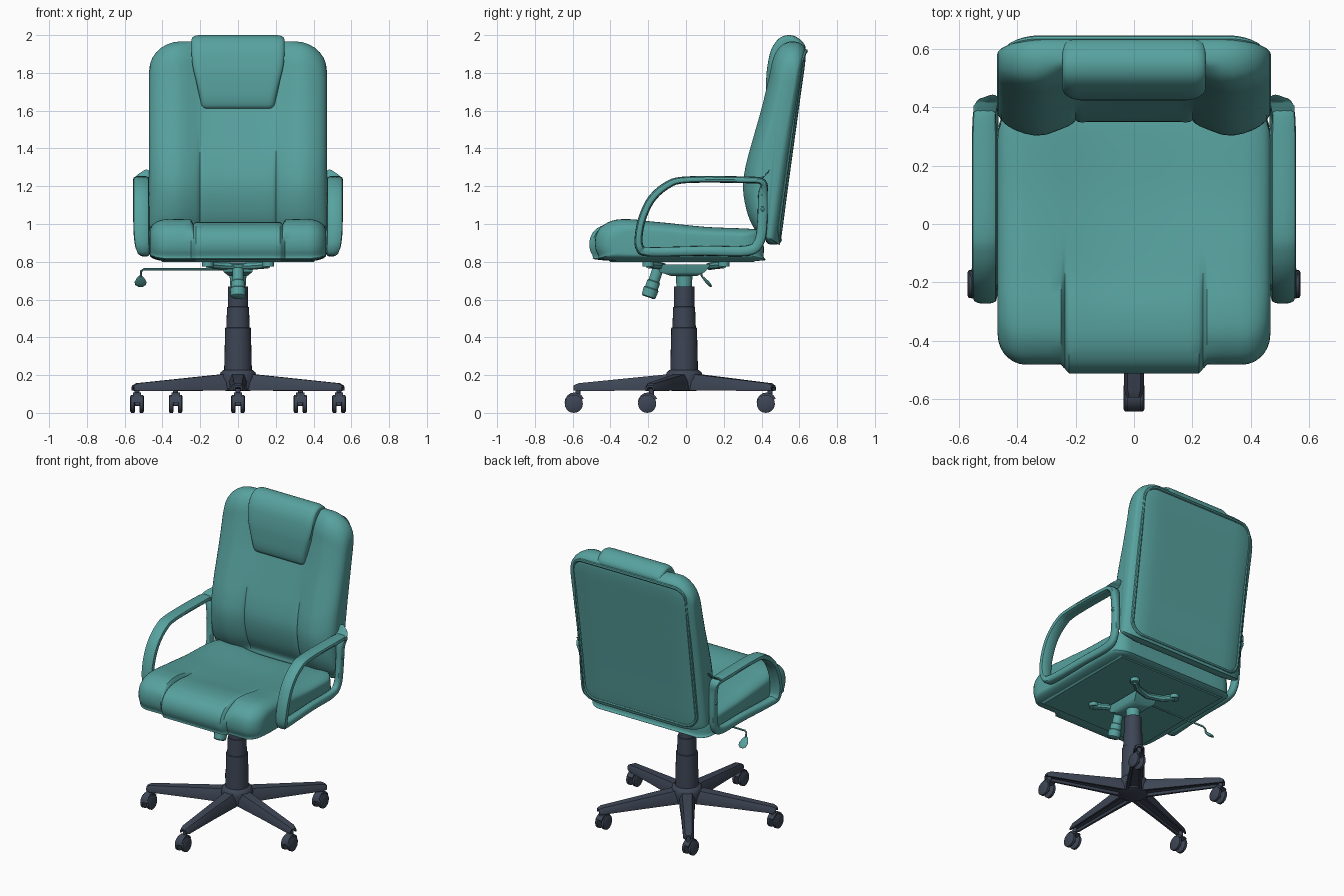
import bpy, bmesh
from math import sin, cos, pi, sqrt, exp, atan2
from mathutils import Vector, Matrix

cube = bpy.data.objects.get("Cube")
if cube:
    bpy.data.objects.remove(cube, do_unlink=True)


def material(name, rgb):
    m = bpy.data.materials.new(name)
    m.use_nodes = True
    m.diffuse_color = (*rgb, 1)
    m.node_tree.nodes["Principled BSDF"].inputs["Base Color"].default_value = (*rgb, 1)
    return m


teal = material("teal", (0.095, 0.36, 0.345))
slate = material("dark_slate", (0.047, 0.06, 0.09))
parts = []


def loft(name, rings, mat, closed=False, matrix=Matrix()):
    """Skin a list of equal rings; cap the ends unless the loft is closed."""
    bm = bmesh.new()
    rows = [[bm.verts.new(matrix @ Vector(p)) for p in ring] for ring in rings]
    n = len(rows[0])
    for a, b in zip(rows, rows[1:] + rows[:1] if closed else rows[1:]):
        for i in range(n):
            bm.faces.new((a[i], a[(i + 1) % n], b[(i + 1) % n], b[i]))
    if not closed:
        bm.faces.new(rows[0])
        bm.faces.new(rows[-1])
    bmesh.ops.recalc_face_normals(bm, faces=bm.faces)
    me = bpy.data.meshes.new(name)
    bm.to_mesh(me)
    bm.free()
    me.materials.append(mat)
    ob = bpy.data.objects.new(name, me)
    bpy.context.collection.objects.link(ob)
    parts.append(ob)


def spline(pts, n=4):
    """Closed smooth curve through points of any dimension."""
    out = []
    for i in range(len(pts)):
        a, b, c, d = (Vector(pts[(i + k - 1) % len(pts)]) for k in range(4))
        for t in (j / n for j in range(n)):
            out.append(0.5 * (2 * b + (c - a) * t + (2 * a - 5 * b + 4 * c - d) * t * t
                              + (3 * b - a - 3 * c + d) * t ** 3))
    return out


def lathe(name, profile, mat, matrix=Matrix(), n=24):
    rings = [[(r * cos(2 * pi * i / n), r * sin(2 * pi * i / n), z) for i in range(n)]
             for r, z in profile]
    loft(name, rings, mat, matrix=matrix)


def tube(name, pts, r, mat, closed=False, n=8):
    pts = [Vector(p) for p in pts]
    rings = []
    for i, p in enumerate(pts):
        a = pts[i - 1] if i or closed else p
        b = pts[(i + 1) % len(pts)] if closed or i + 1 < len(pts) else p
        t = (b - a).normalized()
        u = Vector((0, 1, 0)) if closed else t.to_track_quat("Z", "Y") @ Vector((1, 0, 0))
        v = t.cross(u).normalized()
        rings.append([p + r * (u * cos(2 * pi * k / n) + v * sin(2 * pi * k / n)) for k in range(n)])
    loft(name, rings, mat, closed)


def smooth(a, b, x):
    t = min(1, max(0, (x - a) / (b - a)))
    return t * t * (3 - 2 * t)


def roundness(x, start, width):
    e = min(1, max(0, (abs(x) - start) / (width - start)))
    return 1 - sqrt(1 - e * e)


def cushion(name, profile, core, start, width, shape):
    """Loft a side profile across x; shape(x, roundness, y, z) bends every point."""
    half = core + [start + (width - start) * sin(i * pi / 14) for i in range(8)]
    xs = [-x for x in reversed(half)] + half
    curve = spline(profile)
    loft(name, [[shape(x, roundness(x, start, width), *p) for p in curve] for x in xs], teal)


# Seat cushion with a raised front roll, two seams and a dished middle
def seat_shape(x, k, y, z):
    ax = abs(x)
    front, top = smooth(-0.05, -0.4, y), smooth(0.86, 0.94, z)
    side = smooth(0.235, 0.25, ax)
    y += 0.03 * side * smooth(-0.3, -0.48, y)
    z += top * (0.015 * side * front + 0.028 * smooth(0.08, 0.38, ax) * (1 - front))
    seam = exp(-((ax - 0.236) / 0.007) ** 2) * smooth(-0.1, -0.25, y)
    y += 0.015 * seam * smooth(-0.3, -0.48, y)
    z -= 0.012 * seam * top
    return x, -0.05 + (y + 0.05) * (1 - 0.24 * k), 0.9 + (z - 0.9) * (1 - k * (0.5 if z > 0.9 else 0.35))


cushion("seat_cushion",
        [(-0.44, 0.808), (-0.495, 0.835), (-0.512, 0.9), (-0.485, 0.965), (-0.41, 1.003), (-0.3, 1.008),
         (-0.15, 0.985), (0.1, 0.957), (0.36, 0.945), (0.405, 0.92), (0.41, 0.83), (0.385, 0.805), (0, 0.804)],
        [0.04, 0.12, 0.19, 0.222, 0.23, 0.236, 0.242, 0.25, 0.29], 0.37, 0.467, seat_shape)


def tray(w, y0, y1, z):
    return [(-w, y0, z), (w, y0, z), (w, y1, z), (-w, y1, z)]


loft("seat_bottom_panel", [tray(0.4, -0.4, 0.36, 0.799), tray(0.41, -0.41, 0.37, 0.808)], teal)


# Backrest with side bolsters and a recessed centre
def rear(z):
    return 0.5 + 0.137 * (z - 0.9)


def back_shape(x, k, y, z):
    ax, mid = abs(x), rear(z) - 0.08
    if y < mid:
        seam = 0.012 * exp(-((ax - 0.2) / 0.008) ** 2) * smooth(1.55, 1.2, z)
        y += (0.05 * (1 - smooth(0.16, 0.34, ax)) + seam) * smooth(0, 0.07, mid - y)
    y = mid + (y - mid) * (1 - (0.6 if y < mid else 0.75) * k)
    return x, y, 1.4 + (z - 1.4) * (1 - k * (0.27 if z > 1.4 else 0.08))


cushion("backrest",
        [(0.37, 0.96), (0.325, 1.05), (0.3, 1.18), (0.312, 1.3), (0.352, 1.45), (0.4, 1.62), (0.438, 1.78),
         (0.46, 1.88), (0.5, 1.945), (0.56, 1.967), (0.615, 1.95), (0.634, 1.89), (0.603, 1.65),
         (0.541, 1.2), (0.503, 0.92), (0.485, 0.893), (0.435, 0.895), (0.412, 0.925)],
        [0.06, 0.14, 0.18, 0.192, 0.2, 0.208, 0.225, 0.26], 0.3, 0.47, back_shape)

# Piping round the rear panel, following its rounded edge
corners = [(cx * 0.34, cz, a) for cx, cz, a in ((1, 1.83, 0), (-1, 1.83, 1), (-1, 1.0, 2), (1, 1.0, 3))]
rim = [(cx + 0.085 * cos((a + j / 6) * pi / 2), cz + 0.085 * sin((a + j / 6) * pi / 2))
       for cx, cz, a in corners for j in range(7)]
tube("back_piping", [(x, rear(z) - 0.003 - 0.06 * roundness(x, 0.3, 0.47), z) for x, z in rim],
     0.011, teal, closed=True)


# Headrest pillow, narrower at the bottom
def head_shape(x, k, y, z):
    y = 0.53 + (y - 0.53) * (1 - 0.22 * k)
    return x * (0.8 + 0.2 * smooth(1.6, 1.9, z)), y, 1.8 + (z - 1.8) * (1 - 0.1 * k)


cushion("headrest",
        [(0.445, 1.612), (0.425, 1.66), (0.424, 1.75), (0.43, 1.83), (0.45, 1.92), (0.49, 1.98), (0.54, 2.0),
         (0.59, 1.987), (0.632, 1.94), (0.61, 1.88), (0.55, 1.75), (0.5, 1.63)],
        [0.05, 0.12, 0.17], 0.2, 0.245, head_shape)

# Armrest loops: y, z, centre x, half width, half thickness
arm = spline([(0.405, 1.222, 0.51, 0.036, 0.018), (0.3, 1.234, 0.513, 0.042, 0.018),
              (0, 1.234, 0.513, 0.042, 0.018), (-0.1, 1.205, 0.513, 0.042, 0.02),
              (-0.18, 1.135, 0.513, 0.042, 0.021), (-0.228, 1.04, 0.513, 0.042, 0.021),
              (-0.25, 0.94, 0.511, 0.041, 0.021), (-0.243, 0.872, 0.505, 0.037, 0.023),
              (-0.19, 0.853, 0.496, 0.03, 0.025), (0.1, 0.858, 0.489, 0.024, 0.026),
              (0.32, 0.858, 0.487, 0.022, 0.027), (0.385, 0.9, 0.487, 0.022, 0.027),
              (0.403, 1.0, 0.489, 0.022, 0.027), (0.407, 1.15, 0.494, 0.025, 0.025)], 5)
for side, label in ((1, "left"), (-1, "right")):
    rings = []
    for i, (y, z, xc, hw, ht) in enumerate(arm):
        a, b = arm[i - 1], arm[(i + 1) % len(arm)]
        t = atan2(b[1] - a[1], b[0] - a[0])
        ring = []
        for j in range(12):
            c, s = cos(j * pi / 6), sin(j * pi / 6)
            w, h = hw * abs(c) ** 0.7 * (1 if c > 0 else -1), ht * abs(s) ** 0.7 * (1 if s > 0 else -1)
            ring.append((side * (xc + w), y - h * sin(t), z + h * cos(t)))
        rings.append(ring)
    loft(label + "_armrest", rings, teal, closed=True)
    # Flared rear end that turns up and in towards the backrest
    flare = [[(side * (xc + w * cos(j * pi / 6)), y + 0.011 * sin(j * pi / 6), z + 0.011 * sin(j * pi / 6))
              for j in range(12)]
             for y, z, xc, w in ((0.37, 1.235, 0.512, 0.038), (0.405, 1.243, 0.51, 0.04),
                                 (0.423, 1.257, 0.5, 0.034), (0.432, 1.277, 0.485, 0.018))]
    loft(label + "_arm_flare", flare, teal)
    for z in (1.08, 1.16):
        lathe(label + "_arm_bolt", [(0.014, -0.05), (0.014, 0.03), (0.008, 0.035)], teal,
              Matrix.Translation((side * 0.485, 0.405, z)) @ Matrix.Rotation(side * pi / 2, 4, "Y"), 10)

# Tilt mechanism under the seat
loft("tilt_housing", [tray(0.05, -0.08, 0.06, 0.725), tray(0.075, -0.14, 0.1, 0.745),
                      tray(0.085, -0.15, 0.13, 0.785)], teal)
for ey in (-0.2, 0.2):
    tube("mount_bracket", [(-0.16, ey, 0.785), (-0.1, ey * 0.75, 0.78), (0, ey * 0.62, 0.776),
                           (0.1, ey * 0.75, 0.78), (0.16, ey, 0.785)], 0.02, teal)
    for ex in (-0.16, 0.16):
        lathe("mount_pad", [(0.03, 0.775), (0.03, 0.802)], teal, Matrix.Translation((ex, ey, 0)), 14)
lathe("column_socket", [(0.04, 0.66), (0.045, 0.735)], teal, Matrix.Translation((0, -0.01, 0)))
lathe("tension_knob", [(0.03, -0.02), (0.03, 0.045), (0.036, 0.05), (0.036, 0.085), (0.042, 0.09),
                       (0.039, 0.132), (0.031, 0.138)], teal,
      Matrix.Translation((0, -0.155, 0.742)) @ Matrix.Rotation(pi - 0.33, 4, "X"), 14)
tube("height_lever", [(-0.06, 0.07, 0.76), (-0.5, 0.075, 0.76), (-0.512, 0.077, 0.752),
                      (-0.515, 0.085, 0.72)], 0.006, teal)
lathe("lever_paddle", [(0.01, 0), (0.02, 0.015), (0.032, 0.045), (0.028, 0.065), (0.012, 0.078)], teal,
      Matrix.Translation((-0.516, 0.082, 0.725)) @ Matrix.Rotation(pi + 0.75, 4, "X")
      @ Matrix.Diagonal((1, 0.3, 1, 1)), 16)

# Gas column and hub
centre = Matrix.Translation((0, -0.01, 0))
lathe("column", [(0.074, 0.2), (0.068, 0.45), (0.062, 0.452), (0.058, 0.56), (0.054, 0.562), (0.054, 0.668)],
      slate, centre)
lathe("base_hub", [(0.06, 0.115), (0.09, 0.125), (0.1, 0.19), (0.092, 0.215), (0.076, 0.228)], slate, centre)

# Five legs with hollow undersides, and their twin-wheel casters
for i in range(5):
    ang = -pi / 2 + i * 2 * pi / 5
    rings = []
    for r, w, b, t in ((0.05, 0.05, 0.12, 0.208), (0.3, 0.04, 0.118, 0.183),
                       (0.56, 0.033, 0.115, 0.157), (0.585, 0.024, 0.12, 0.145)):
        half = [(w, b), (w, (b + t) / 2), (w * 0.65, t)]
        lip = [(-0.5 * w, b + 0.015), (0.5 * w, b + 0.015), (0.65 * w, b)]
        sect = half + [(-u, z) for u, z in reversed(half)] + [(-0.65 * w, b)] + lip
        rings.append([(r, u, z) for u, z in sect])
    loft("base_leg", rings, slate, matrix=centre @ Matrix.Rotation(ang, 4, "Z"))
    px, py = 0.562 * cos(ang), -0.01 + 0.562 * sin(ang)
    lathe("caster_pin", [(0.014, 0.07), (0.014, 0.13)], slate, Matrix.Translation((px, py, 0)), 10)
    turn = Matrix.Translation((px, py - 0.022, 0.048)) @ Matrix.Rotation(pi / 2, 4, "Y")
    for s in (-1, 1):
        lathe("caster_wheel", [(0.042, s * 0.012), (0.048, s * 0.015), (0.048, s * 0.031),
                               (0.04, s * 0.036)], slate, turn, 20)
    lathe("caster_axle", [(0.012, -0.02), (0.012, 0.02)], slate, turn, 10)
    hood = [[(x, py - 0.018 + r * cos(a), 0.055 + r * sin(a)) for a, r in
             [(j * pi / 8, 0.053) for j in range(1, 9)] + [(j * pi / 8, 0.025) for j in range(8, 0, -1)]]
            for x in (px - 0.022, px + 0.022)]
    loft("caster_hood", hood, slate)

bpy.ops.object.select_all(action="DESELECT")
for ob in parts:
    ob.select_set(True)
bpy.context.view_layer.objects.active = parts[0]
bpy.ops.object.shade_smooth_by_angle(angle=0.7)
